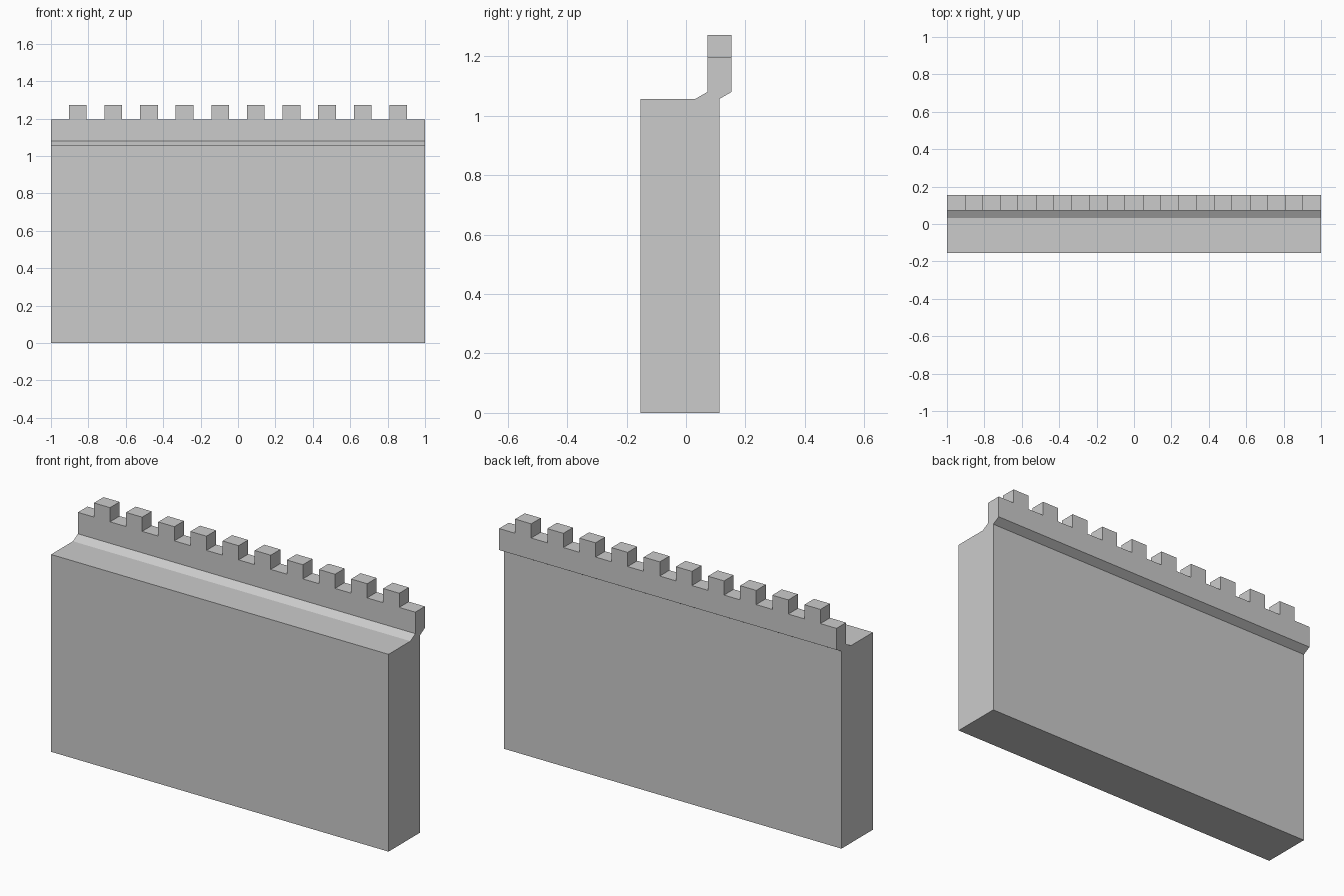
import bpy, bmesh
from mathutils import Vector

if "Cube" in bpy.data.objects:
    bpy.data.objects.remove(bpy.data.objects["Cube"])

LENGTH = 2.0
BAYS = 21            # alternating gaps and merlons, starting and ending with a gap
PARAPET_Z = 1.196
MERLON_H = 0.076

# Wall cross-section (y, z): thick body, chamfered step, overhanging parapet
PROFILE = [(-0.154, 0), (0.112, 0), (0.112, 1.057), (0.154, 1.081),
           (0.154, PARAPET_Z), (0.073, PARAPET_Z), (0.073, 1.081), (0.031, 1.057),
           (-0.154, 1.057)]

bm = bmesh.new()

# Sweep the cross-section along the wall
end = bm.faces.new([bm.verts.new((-LENGTH / 2, y, z)) for y, z in PROFILE])
ext = bmesh.ops.extrude_face_region(bm, geom=[end], use_keep_orig=True)
bmesh.ops.translate(bm, vec=(LENGTH, 0, 0),
                    verts=[g for g in ext["geom"] if isinstance(g, bmesh.types.BMVert)])

# Divide the length into equal bays
long_edges = [e for e in bm.edges if abs(e.verts[0].co.x - e.verts[1].co.x) > 1]
bmesh.ops.subdivide_edges(bm, edges=long_edges, cuts=BAYS - 1, use_grid_fill=True)
bmesh.ops.recalc_face_normals(bm, faces=bm.faces[:])

# Raise every second bay of the parapet top into a merlon
tops = [f for f in bm.faces if all(abs(v.co.z - PARAPET_Z) < 1e-4 for v in f.verts)]
tops.sort(key=lambda f: f.calc_center_median().x)
raised = bmesh.ops.extrude_discrete_faces(bm, faces=tops[1::2])["faces"]
for f in raised:
    bmesh.ops.translate(bm, vec=Vector((0, 0, MERLON_H)), verts=f.verts[:])

# Merge the flat bays back into clean faces
bmesh.ops.dissolve_limit(bm, angle_limit=0.01, verts=bm.verts[:], edges=bm.edges[:])
bmesh.ops.recalc_face_normals(bm, faces=bm.faces[:])

mesh = bpy.data.meshes.new("battlement_wall")
bm.to_mesh(mesh)
bm.free()
wall = bpy.data.objects.new("battlement_wall", mesh)
bpy.context.collection.objects.link(wall)
